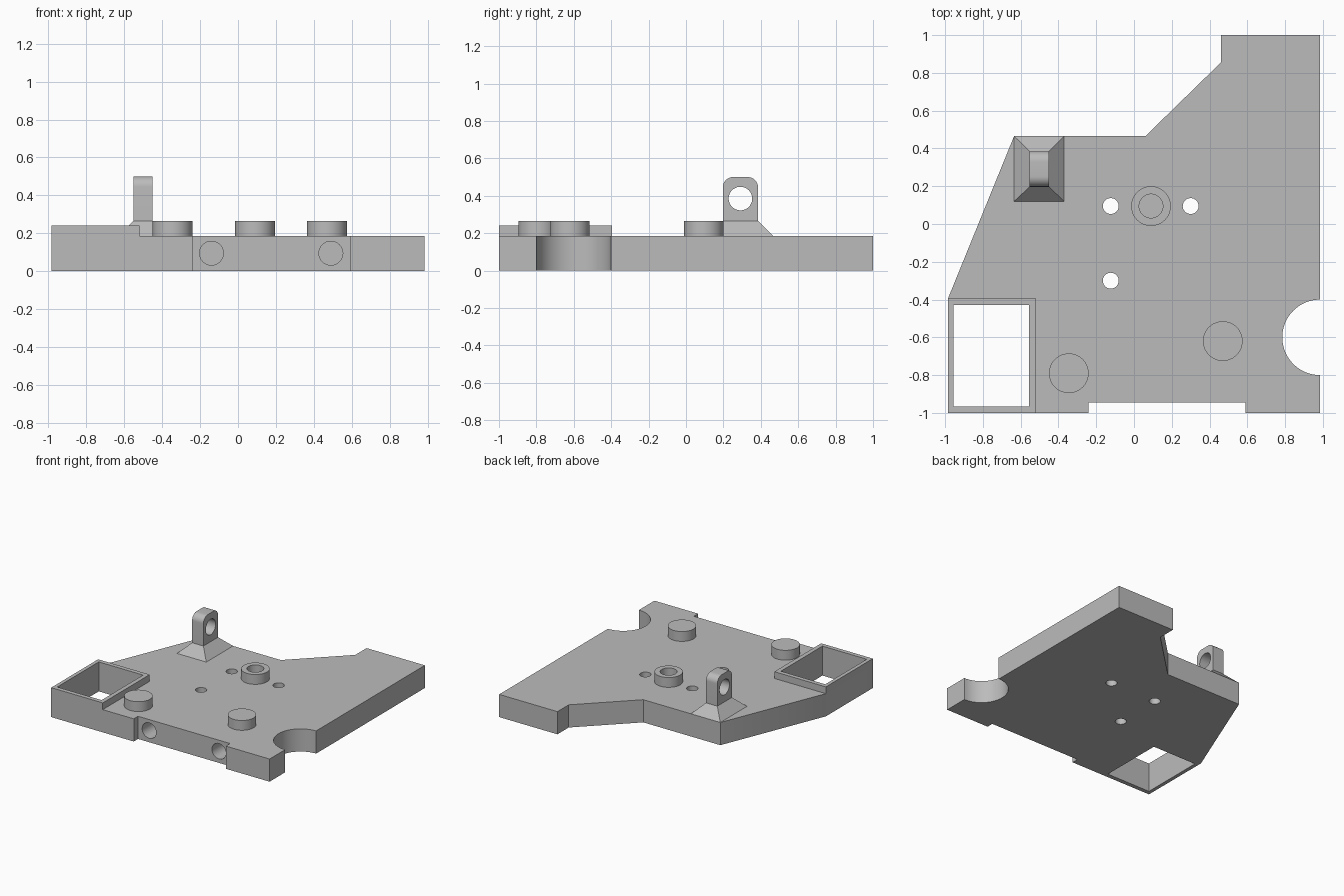
import bpy, bmesh, math
from mathutils import Matrix, Vector

if "Cube" in bpy.data.objects:
    bpy.data.objects.remove(bpy.data.objects["Cube"], do_unlink=True)

grey = bpy.data.materials.new("grey_plastic")
grey.use_nodes = True
GREY = (0.5, 0.5, 0.5, 1)
grey.diffuse_color = GREY
grey.node_tree.nodes["Principled BSDF"].inputs["Base Color"].default_value = GREY

TOP = 0.185        # plate thickness
BOSS_TOP = 0.265


def finish(name, bm):
    bmesh.ops.recalc_face_normals(bm, faces=bm.faces)
    mesh = bpy.data.meshes.new(name)
    bm.to_mesh(mesh)
    bm.free()
    obj = bpy.data.objects.new(name, mesh)
    obj.data.materials.append(grey)
    bpy.context.collection.objects.link(obj)
    return obj


def prism(name, points, offset):
    """Extrude a closed outline of 3D points along offset."""
    bm = bmesh.new()
    face = bm.faces.new([bm.verts.new(p) for p in points])
    new = bmesh.ops.extrude_face_region(bm, geom=[face])["geom"]
    bmesh.ops.translate(bm, vec=offset,
                        verts=[v for v in new if isinstance(v, bmesh.types.BMVert)])
    return finish(name, bm)


def box(name, x0, x1, y0, y1, z0, z1):
    return prism(name, [(x0, y0, z0), (x1, y0, z0), (x1, y1, z0), (x0, y1, z0)],
                 (0, 0, z1 - z0))


def cylinder(name, start, end, radius):
    start, end = Vector(start), Vector(end)
    axis = end - start
    bm = bmesh.new()
    bmesh.ops.create_cone(bm, cap_ends=True, segments=48, radius1=radius,
                          radius2=radius, depth=axis.length)
    turn = axis.to_track_quat('Z', 'Y').to_matrix().to_4x4()
    bm.transform(Matrix.Translation((start + end) / 2) @ turn)
    return finish(name, bm)


def boolean(target, tool, operation='DIFFERENCE', keep=False):
    mod = target.modifiers.new("boolean", 'BOOLEAN')
    mod.operation, mod.solver, mod.object = operation, 'EXACT', tool
    bpy.context.view_layer.objects.active = target
    bpy.ops.object.modifier_apply(modifier=mod.name)
    if not keep:
        bpy.data.objects.remove(tool, do_unlink=True)


def drill(target, x, y, radius, z0=-0.1, z1=0.4):
    boolean(target, cylinder("drill", (x, y, z0), (x, y, z1), radius))


def arc(cx, cy, r, a0, a1, n):
    return [(cx + r * math.cos(math.radians(a0 + (a1 - a0) * i / n)),
             cy + r * math.sin(math.radians(a0 + (a1 - a0) * i / n)))
            for i in range(n + 1)]


# Base plate with front recess and round side notch
outline = [(-0.985, -1), (-0.24, -1), (-0.24, -0.945), (0.59, -0.945), (0.59, -1),
           (0.985, -1)] + arc(0.985, -0.6, 0.2, 270, 90, 32) + [
           (0.985, 1), (0.46, 1), (0.46, 0.855), (0.06, 0.465),
           (-0.635, 0.465), (-0.985, -0.395)]
plate = prism("base_plate", [(x, y, 0) for x, y in outline], (0, 0, TOP))

# Raised rim around the square socket
rim = box("socket_rim", -0.985, -0.52, -1, -0.395, TOP, 0.24)
for part in (plate, rim):
    boolean(part, box("socket_cut", -0.955, -0.555, -0.965, -0.43, -0.1, 0.4))

# Through holes: mounting pattern and centre hole
for y in (0.795, 0.37):
    for x in (0.525, 0.92):
        drill(plate, x, y, 0.042)
for y in (0.095, -0.3):
    for x in (-0.123, 0.3):
        drill(plate, x, y, 0.042)
drill(plate, 0.175, -0.625, 0.057)

# Counterbored screw holes
for x in (0.025, 0.325):
    for y in (-0.475, -0.775):
        drill(plate, x, y, 0.081, z0=0.1)
        drill(plate, x, y, 0.03)

# Blind pockets on the underside
for x, y in ((0.745, -0.36), (0.745, -0.845), (-0.745, -0.33)):
    drill(plate, x, y, 0.06, z1=0.1)

# Blind holes in the front recess
for x in (-0.14, 0.49):
    boolean(plate, cylinder("drill", (x, -1.1, 0.095), (x, -0.8, 0.095), 0.063))

# Round bosses with blind holes
parts = [plate, rim]
for i, (x, y) in enumerate(((0.09, 0.095), (-0.345, -0.79), (0.47, -0.62))):
    boss = cylinder(f"boss_{i + 1}", (x, y, TOP), (x, y, BOSS_TOP), 0.105)
    for part in (boss, plate):
        drill(part, x, y, 0.063, z0=0.14)
    parts.append(boss)

# Lug foot: tapered pyramid base
bm = bmesh.new()
rings = []
for x0, x1, y0, y1, z in ((-0.635, -0.37, 0.12, 0.465, TOP),
                          (-0.552, -0.45, 0.197, 0.385, BOSS_TOP)):
    rings.append([bm.verts.new(p) for p in
                  ((x0, y0, z), (x1, y0, z), (x1, y1, z), (x0, y1, z))])
    bm.faces.new(rings[-1])
for i in range(4):
    j = (i + 1) % 4
    bm.faces.new((rings[0][i], rings[0][j], rings[1][j], rings[1][i]))
parts.append(finish("lug_foot", bm))

# Lug: upright ear with rounded top and cross hole
ear = [(0.197, BOSS_TOP), (0.385, BOSS_TOP)]
ear += arc(0.33, 0.445, 0.055, 0, 90, 10) + arc(0.252, 0.445, 0.055, 90, 180, 10)
lug = prism("lug", [(-0.552, y, z) for y, z in ear], (0.102, 0, 0))
boolean(lug, cylinder("drill", (-0.7, 0.291, 0.385), (-0.3, 0.291, 0.385), 0.063))
parts.append(lug)

# Smooth the round walls, keep edges sharp
for part in parts:
    bpy.ops.object.select_all(action='DESELECT')
    part.select_set(True)
    bpy.context.view_layer.objects.active = part
    bpy.ops.object.shade_smooth_by_angle(angle=math.radians(30))
